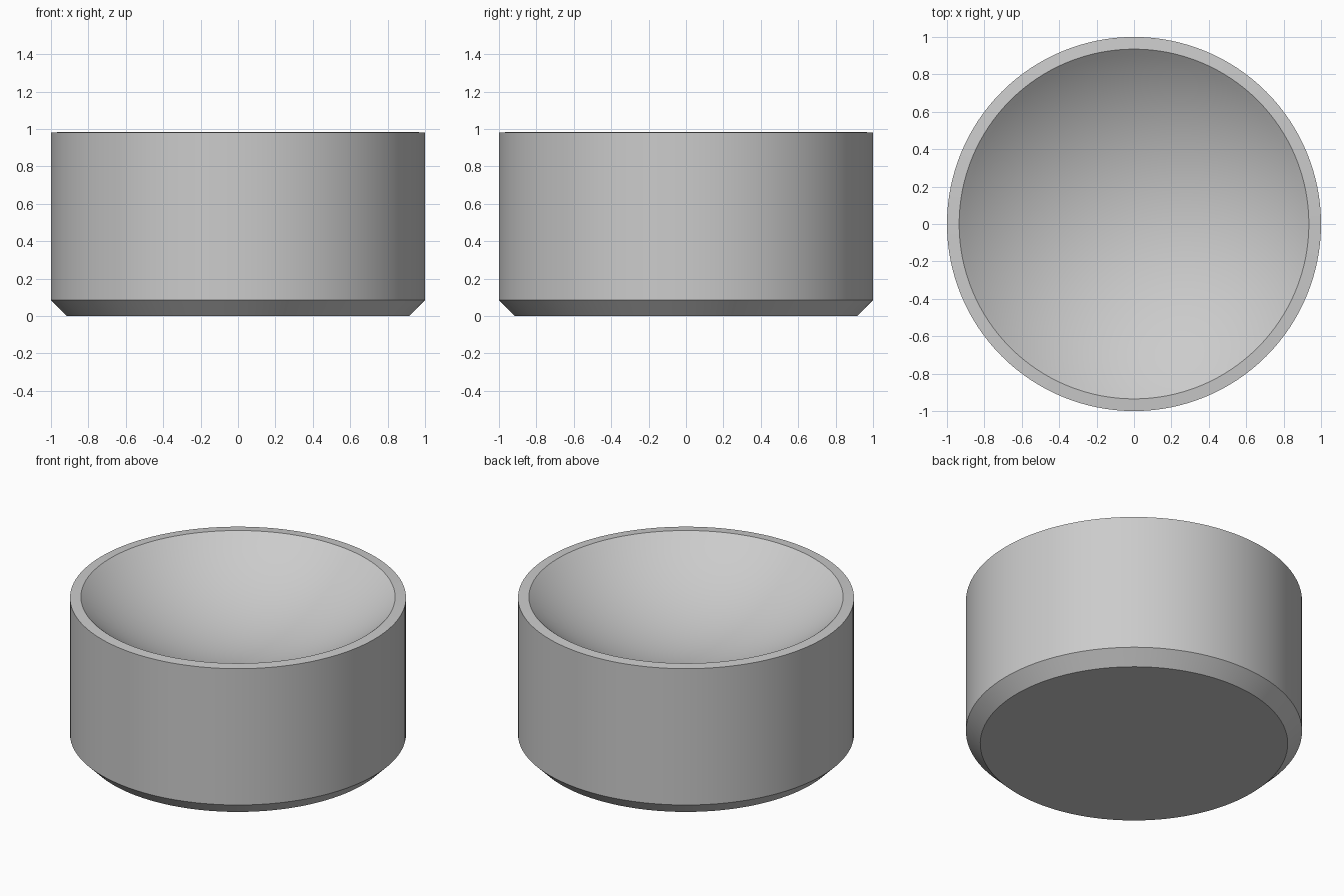
import bpy, bmesh, math

cube = bpy.data.objects.get("Cube")
if cube:
    bpy.data.objects.remove(cube, do_unlink=True)

SEGMENTS = 128
RIM_RADIUS, RIM_HEIGHT = 0.935, 0.985
DISH_RADIUS = 1.45  # radius of the sphere that hollows the top

# Plain grey material
grey = bpy.data.materials.new("plain_grey")
grey.use_nodes = True
colour = (0.6, 0.6, 0.6, 1)
grey.diffuse_color = colour
grey.node_tree.nodes["Principled BSDF"].inputs["Base Color"].default_value = colour

# Outer profile: flat base, chamfered foot, straight wall, narrow rim
profile = [(0, 0), (0.915, 0), (1, 0.085), (1, 0.98), (RIM_RADIUS, RIM_HEIGHT)]

# Spherical dish, from the rim down to the centre
rim_angle = math.asin(RIM_RADIUS / DISH_RADIUS)
centre_z = RIM_HEIGHT + DISH_RADIUS * math.cos(rim_angle)
STEPS = 24
for i in range(1, STEPS + 1):
    a = rim_angle * (1 - i / STEPS)
    profile.append((DISH_RADIUS * math.sin(a), centre_z - DISH_RADIUS * math.cos(a)))

# Lathe the profile into one closed body
bm = bmesh.new()
verts = [bm.verts.new((r, 0, z)) for r, z in profile]
edges = [bm.edges.new(pair) for pair in zip(verts, verts[1:])]
bmesh.ops.spin(bm, geom=verts + edges, cent=(0, 0, 0), axis=(0, 0, 1),
               angle=math.tau, steps=SEGMENTS, use_merge=False)
bmesh.ops.remove_doubles(bm, verts=bm.verts[:], dist=0.0001)
bmesh.ops.recalc_face_normals(bm, faces=bm.faces[:])
mesh = bpy.data.meshes.new("round_bowl")
bm.to_mesh(mesh)
bm.free()
mesh.materials.append(grey)

bowl = bpy.data.objects.new("round_bowl", mesh)
bpy.context.collection.objects.link(bowl)
bpy.ops.object.select_all(action="DESELECT")
bowl.select_set(True)
bpy.context.view_layer.objects.active = bowl
bpy.ops.object.shade_smooth_by_angle(angle=math.radians(25))
